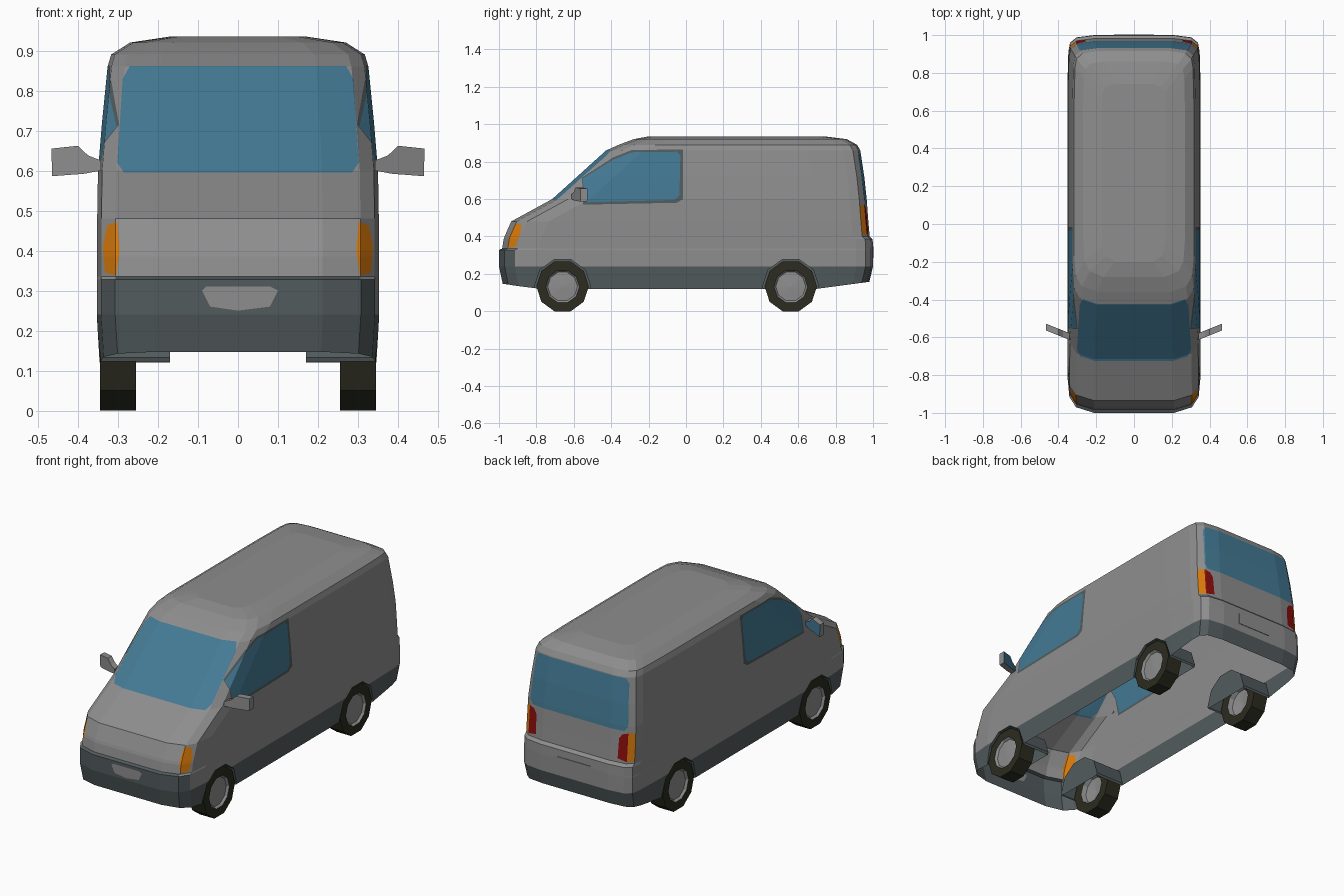
import bpy, bmesh, math
from mathutils import Vector

if "Cube" in bpy.data.objects:
    bpy.data.objects.remove(bpy.data.objects["Cube"])

# Flat colours
COLOURS = [("body_grey", (.27, .27, .27)), ("bumper_grey", (.085, .105, .11)),
           ("glass_blue", (.057, .195, .30)), ("tyre_black", (.025, .025, .015)),
           ("indicator_orange", (.68, .19, .003)), ("lamp_red", (.26, .004, .004))]
MATS = []
for name, c in COLOURS:
    m = bpy.data.materials.new(name)
    m.diffuse_color = (*c, 1)
    m.use_nodes = True
    m.node_tree.nodes["Principled BSDF"].inputs["Base Color"].default_value = m.diffuse_color
    MATS.append(m)
BODY, BUMPER, GLASS, TYRE, ORANGE, RED = range(6)
WHEELS = [(s, y) for s in (-1, 1) for y in (-.66, .56)]
AXLE = .133


def make(name, bm):
    me = bpy.data.meshes.new(name)
    bm.to_mesh(me)
    bm.free()
    for m in MATS:
        me.materials.append(m)
    ob = bpy.data.objects.new(name, me)
    bpy.context.collection.objects.link(ob)
    return ob


def lathe(bm, side, y, profile, mats, n=10):
    """Spin (x, radius) profile about an axle along x."""
    rings = []
    for x, r in profile:
        if r == 0:
            rings.append([bm.verts.new((side * x, y, AXLE))] * n)
        else:
            rings.append([bm.verts.new((side * x, y + r * math.cos(i * math.tau / n),
                                        AXLE + r * math.sin(i * math.tau / n))) for i in range(n)])
    for a, b, m in zip(rings, rings[1:], mats):
        for i in range(n):
            j = (i + 1) % n
            vs = list(dict.fromkeys((a[i], a[j], b[j], b[i])))
            bm.faces.new(vs).material_index = m


def paint(bm, poly, axis, test, mat):
    """Cut a convex outline into the tested faces and colour the inside."""
    bm.normal_update()
    lift = lambda p: Vector((p[0], 0, p[1])) if axis == 'y' else Vector((0, p[0], p[1]))
    pts = [lift(p) for p in poly]
    mid = sum(pts, Vector()) / len(pts)
    view = Vector((0, 1, 0)) if axis == 'y' else Vector((1, 0, 0))
    faces = [f for f in bm.faces if test(f)]
    for a, b in zip(pts, pts[1:] + pts[:1]):
        no = (b - a).cross(view).normalized()
        if (mid - a).dot(no) > 0:
            no = -no
        geom = set(faces)
        for f in faces:
            geom.update(f.edges)
            geom.update(f.verts)
        res = bmesh.ops.bisect_plane(bm, geom=list(geom), dist=1e-5, plane_co=a, plane_no=no)
        faces = [f for f in res['geom'] if isinstance(f, bmesh.types.BMFace)
                 and (f.calc_center_median() - a).dot(no) < 0]
    for f in faces:
        f.material_index = mat


# Body shell: horizontal rings of (height, front y, back y, half width)
RINGS = [(.12, -.98, .98, .346), (.24, -1, 1, .353), (.328, -1, 1, .353), (.335, -.983, 1, .352),
         (.385, -.975, .998, .352), (.40, -.97, .982, .352), (.48, -.935, .975, .352),
         (.60, -.715, .966, .35), (.72, -.582, .953, .34), (.86, -.427, .932, .326),
         (.89, -.36, .915, .317), (.92, -.28, .86, .27), (.935, -.2, .74, .17)]
FRONT = [(.6, 0), (.87, .03), (.97, .085), (1, .2)]
REAR = [(1, .28), (.985, .09), (.96, .04), (.86, .012), (.6, 0)]
bm = bmesh.new()
loops = []
for k, (z, f, b, w) in enumerate(RINGS):
    half = [(w * u, f + d) for u, d in FRONT] + [(w * u, b - d) for u, d in REAR]
    pts = half + [(-x, y) for x, y in reversed(half)]
    rise = lambda y: 0 if k else .03 * max(0, (-.8 - y) / .2) + .04 * max(0, (y - .7) / .3)
    loops.append([bm.verts.new((x, y, z + rise(y))) for x, y in pts])
N = len(loops[0])
for lo, hi in zip(loops, loops[1:]):
    for i in range(N):
        j = (i + 1) % N
        bm.faces.new((lo[i], lo[j], hi[j], hi[i]))
for cap in (loops[0], loops[-1]):
    for i in range(N // 2 - 1):
        bm.faces.new((cap[i], cap[i + 1], cap[N - 2 - i], cap[N - 1 - i]))
bmesh.ops.recalc_face_normals(bm, faces=bm.faces)

# Bumpers and sills
for f in bm.faces:
    c = f.calc_center_median()
    if c.z < .24 or (c.z < .332 and c.y < -.94):
        f.material_index = BUMPER

# Windows
front = lambda f: f.normal.y < -.2 and f.calc_center_median().y < -.2
back = lambda f: f.normal.y > .3 and f.calc_center_median().y > .7
side = lambda f: abs(f.normal.x) > .5 and f.calc_center_median().z > .3
half = [(.285, .595), (.302, .62), (.288, .83), (.27, .862)]
paint(bm, half + [(-x, z) for x, z in reversed(half)], 'y', front, GLASS)
half = [(.285, .575), (.305, .60), (.29, .83), (.275, .855)]
paint(bm, half + [(-x, z) for x, z in reversed(half)], 'y', back, GLASS)
pane = [(-.54, .582), (-.552, .71), (-.39, .81), (-.29, .85), (-.05, .853),
        (-.03, .835), (-.035, .62), (-.06, .595)]
trim = [(-.55, .57), (-.556, .715), (-.39, .822), (-.29, .862), (-.015, .865), (-.015, .60), (-.05, .58)]
paint(bm, trim, 'x', side, BUMPER)
paint(bm, pane, 'x', side, GLASS)

# Front patch, indicators and tail lamps
paint(bm, [(-.09, .30), (-.07, .26), (0, .25), (.08, .26), (.1, .30), (.08, .31), (-.08, .31)],
      'y', front, BODY)
for s in (-1, 1):
    flip = lambda pts: [(s * x, z) for x, z in pts]
    paint(bm, flip([(.305, .338), (.332, .345), (.338, .41), (.327, .463), (.302, .472), (.296, .40)]),
          'y', front, ORANGE)
    paint(bm, flip([(.255, .42), (.307, .41), (.307, .565), (.275, .555), (.258, .53)]), 'y', back, RED)
    paint(bm, flip([(.307, .41), (.341, .412), (.339, .565), (.307, .565)]), 'y', back, ORANGE)
body = make("van_body", bm)

# Wheel arches cut into the body
bm = bmesh.new()
for s, y in WHEELS:
    lathe(bm, s, y, [(.17, 0), (.17, .15), (.45, .15), (.45, 0)], [BUMPER] * 3)
bmesh.ops.recalc_face_normals(bm, faces=bm.faces)
cutter = make("arch_cutter", bm)
cutter.hide_render = True
mod = body.modifiers.new("arches", 'BOOLEAN')
mod.operation, mod.solver, mod.object = 'DIFFERENCE', 'EXACT', cutter
bpy.context.view_layer.objects.active = body
bpy.ops.object.modifier_apply(modifier=mod.name)
bpy.data.objects.remove(cutter)

# Open underside
bm = bmesh.new()
bm.from_mesh(body.data)
bm.normal_update()
floor = [f for f in bm.faces if f.normal.z < -.7 and f.calc_center_median().z < .19]
bmesh.ops.delete(bm, geom=floor, context='FACES')
bm.to_mesh(body.data)
bm.free()

# Wheels: tyre with recessed hub on both faces
for s, y in WHEELS:
    bm = bmesh.new()
    lathe(bm, s, y, [(.29, 0), (.28, .075), (.255, .085), (.255, .14), (.345, .14),
                     (.345, .09), (.333, .08), (.338, 0)],
          [BODY, BODY, TYRE, TYRE, TYRE, BODY, BODY])
    bmesh.ops.recalc_face_normals(bm, faces=bm.faces)
    make(("front" if y < 0 else "rear") + ("_left" if s < 0 else "_right") + "_wheel", bm)

# Door mirrors with glass on the rear face
OUTLINE = [(.342, .60), (.385, .592), (.465, .586), (.466, .655), (.40, .662), (.375, .638), (.342, .625)]
for s in (-1, 1):
    bm = bmesh.new()
    a, b = [[bm.verts.new((s * x, -.59 + (x - .35) * .4 + d, z)) for x, z in OUTLINE]
            for d in (-.02, .016)]
    bm.faces.new(a)
    bm.faces.new(b).material_index = GLASS
    for i in range(len(a)):
        j = (i + 1) % len(a)
        bm.faces.new((a[i], a[j], b[j], b[i]))
    bmesh.ops.recalc_face_normals(bm, faces=bm.faces)
    make("left_mirror" if s < 0 else "right_mirror", bm)

# Rear plate holder
bm = bmesh.new()
bmesh.ops.create_cube(bm, size=1)
for v in bm.verts:
    v.co = Vector((v.co.x * .21, 1 + v.co.y * .006, .315 + v.co.z * .06))
make("rear_plate_holder", bm)
